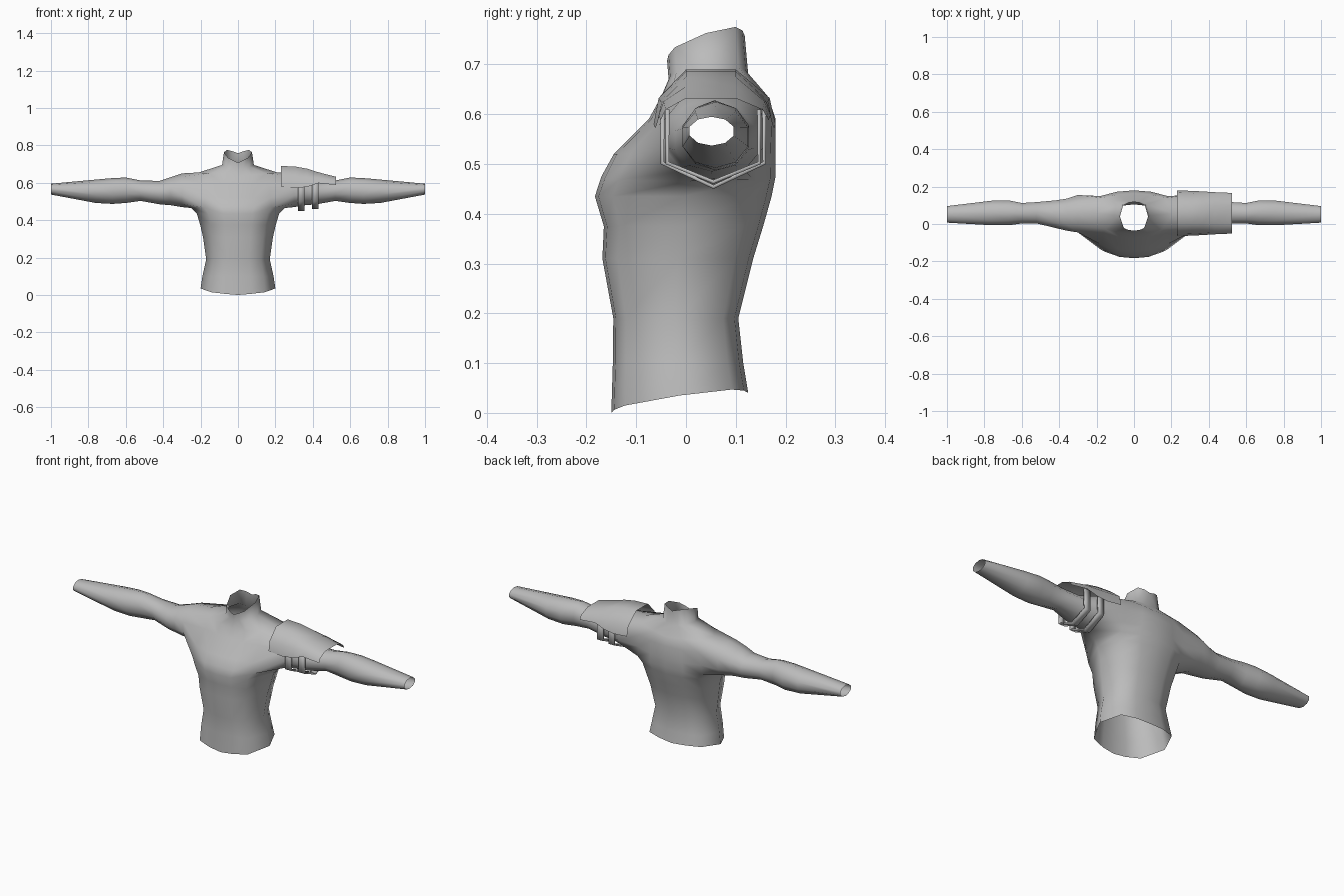
import bpy
import bmesh
import math

default = bpy.data.objects.get("Cube")
if default:
    bpy.data.objects.remove(default, do_unlink=True)


def make_material(name, value):
    material = bpy.data.materials.new(name)
    material.use_nodes = True
    colour = (value, value, value, 1)
    material.diffuse_color = colour
    shader = next(n for n in material.node_tree.nodes if n.type == "BSDF_PRINCIPLED")
    shader.inputs["Base Color"].default_value = colour
    return material


grey = make_material("plain grey", 0.5)


def finish(bm, name, sharp_angle):
    """Turn a bmesh into a smooth shaded object."""
    mesh = bpy.data.meshes.new(name)
    bm.to_mesh(mesh)
    bm.free()
    mesh.materials.append(grey)
    obj = bpy.data.objects.new(name, mesh)
    bpy.context.collection.objects.link(obj)
    bpy.ops.object.select_all(action="DESELECT")
    obj.select_set(True)
    bpy.context.view_layer.objects.active = obj
    bpy.ops.object.shade_smooth_by_angle(angle=math.radians(sharp_angle))
    return obj


def bridge(bm, first, second, closed=False):
    """Fill quads between two equally long vertex rows."""
    count = len(first)
    for i in range(count if closed else count - 1):
        j = (i + 1) % count
        bm.faces.new((first[i], first[j], second[j], second[i]))


# Half cross-section, from front centre round the side to back centre
WIDTH = (0, .35, .72, 1, .78, .4, 0)
DEPTH = (0, .02, .1, .5, .88, .97, 1)
FRONT, SIDE, BACK = 2, 3, 4

# Torso rows: height, half width, front y, back y, side lift, back lift
TORSO = (
    (0, .2, -.15, .125, .015, .04),
    (.1, .19, -.147, .115, 0, 0),
    (.19, .17, -.146, .105, 0, 0),
    (.31, .187, -.168, .135, 0, 0),
    (.375, .202, -.165, .155, 0, 0),
    (.435, .22, -.183, .172, 0, 0),
    (.475, .25, -.17, .18, -.01, 0),
    (.52, .24, -.145, .18, 0, 0),
    (.59, .23, -.075, .18, 0, 0),
    (.635, .21, -.05, .165, .02, 0),
    (.67, .085, -.035, .125, .02, .01),
    (.708, .075, -.038, .118, .03, .05),
)
ARMPIT, SHOULDER = 6, 9

# Arm rings: x, front y, back y, bottom z, top z
ARM = (
    (.3, -.05, .16, .47, .65),
    (.36, -.04, .14, .48, .63),
    (.42, -.025, .13, .485, .61),
    (.52, 0, .12, .503, .612),
    (.6, 0, .115, .492, .628),
    (.67, -.01, .13, .487, .625),
    (.76, -.01, .128, .492, .617),
    (1, .005, .098, .537, .595),
)

# Torso half with an open arm hole
bm = bmesh.new()
rows = []
for level, (z, half, front, back, side_lift, back_lift) in enumerate(TORSO):
    row = []
    for column, (w, d) in enumerate(zip(WIDTH, DEPTH)):
        if column == SIDE and ARMPIT < level < SHOULDER:
            row.append(None)
            continue
        height = z + side_lift * w + back_lift * d
        row.append(bm.verts.new((half * w, front + (back - front) * d, height)))
    rows.append(row)

for level in range(len(rows) - 1):
    low, high = rows[level], rows[level + 1]
    if ARMPIT <= level < SHOULDER:
        bridge(bm, low[:SIDE], high[:SIDE])
        bridge(bm, low[BACK:], high[BACK:])
    else:
        bridge(bm, low, high)

# Arm grown out of the hole, from the armpit round the front
hole = [rows[ARMPIT][SIDE]]
hole += [rows[i][FRONT] for i in range(ARMPIT, SHOULDER + 1)]
hole += [rows[SHOULDER][SIDE]]
hole += [rows[i][BACK] for i in range(SHOULDER, ARMPIT - 1, -1)]
previous = hole
for x, front, back, bottom, top in ARM:
    ring = []
    for i in range(len(hole)):
        turn = math.tau * i / len(hole)
        y = (front + back) / 2 - (back - front) / 2 * math.sin(turn)
        z = (top + bottom) / 2 - (top - bottom) / 2 * math.cos(turn)
        ring.append(bm.verts.new((x, y, z)))
    bridge(bm, previous, ring, closed=True)
    previous = ring

# Mirror the half body onto the right side
bmesh.ops.mirror(bm, geom=bm.verts[:] + bm.edges[:] + bm.faces[:],
                 axis="X", merge_dist=.001)
bmesh.ops.recalc_face_normals(bm, faces=bm.faces[:])
finish(bm, "torso_and_arms", 80)

# Shoulder plate: x, bottom z, top z, inset
PLATE = (
    (.23, .58, .69, 0),
    (.31, .572, .686, .003),
    (.37, .578, .675, .006),
    (.43, .598, .656, .01),
    (.525, .588, .632, .014),
)
# Plate cross-section: y and share of the height
ARCH = ((-.065, 0), (-.055, .48), (0, 1), (.1, 1), (.168, .48), (.18, 0))
bm = bmesh.new()
previous = None
for x, bottom, top, inset in PLATE:
    row = []
    for y, share in ARCH:
        y += inset if y < 0 else -inset if y > .1 else 0
        row.append(bm.verts.new((x, y, bottom + (top - bottom) * share)))
    if previous:
        bridge(bm, previous, row)
    previous = row
bmesh.ops.recalc_face_normals(bm, faces=bm.faces[:])
finish(bm, "left_shoulder_plate", 60)


def strap(name, x, reach, bottom):
    """A band that hangs from the plate and wraps under the arm."""
    middle, width = .055, .036
    outline = [(-reach, .61), (-reach, .5), (0, bottom), (reach, .5), (reach, .61)]
    band = bmesh.new()
    edges = [[band.verts.new((side, middle + y, z)) for y, z in outline]
             for side in (x, x + width)]
    bridge(band, *edges)
    obj = finish(band, name, 30)
    solid = obj.modifiers.new("thickness", "SOLIDIFY")
    solid.thickness = .008


strap("inner_strap", .32, .106, .45)
strap("outer_strap", .395, .096, .46)
